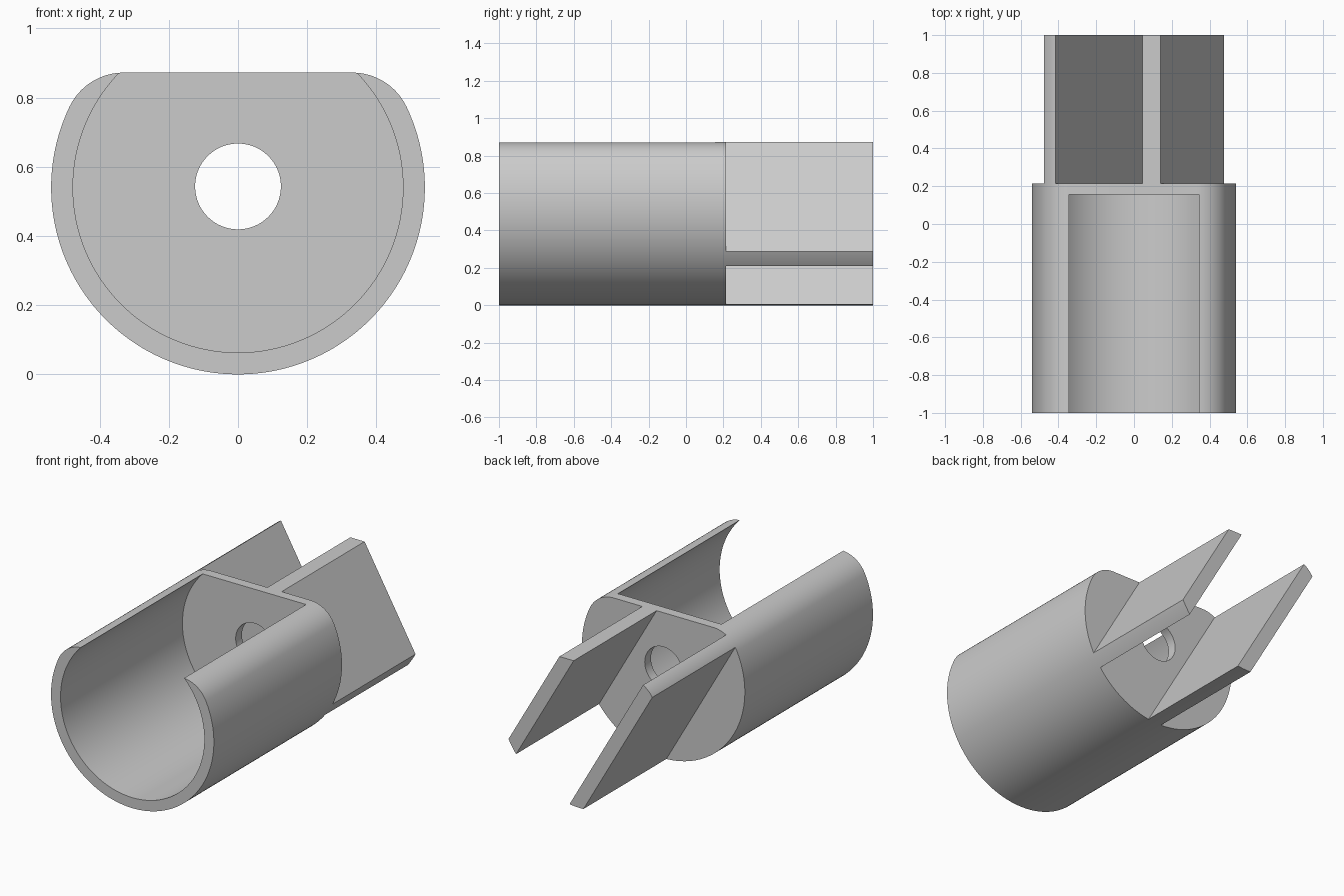
import bpy
import bmesh
from math import sin, cos, pi, atan2, radians, sqrt
from mathutils import Matrix, Vector

if "Cube" in bpy.data.objects:
    bpy.data.objects.remove(bpy.data.objects["Cube"], do_unlink=True)

R = 0.54          # outer radius, also the axis height
BORE = 0.477      # cavity radius
HOLE = 0.124      # through hole radius
TOP = 0.872       # height of the flat cut
FLAT = 0.33       # half width of the flat cut
FRONT, FLOOR, SHOULDER, BACK = -1.0, 0.155, 0.214, 1.0

gray = bpy.data.materials.new("plain gray")
gray.use_nodes = True
gray.diffuse_color = (0.6, 0.6, 0.6, 1)
gray.node_tree.nodes["Principled BSDF"].inputs["Base Color"].default_value = (0.6, 0.6, 0.6, 1)


def arc(cx, cz, r, a0, a1, n):
    steps = [a0 + (a1 - a0) * i / n for i in range(n + 1)]
    return [(cx + r * cos(a), cz + r * sin(a)) for a in steps]


def outline():
    """Round section with a flat top and tangent rounded corners."""
    h = TOP - R
    f = (R * R - FLAT * FLAT - h * h) / (2 * (R - h))
    a = atan2(h - f, FLAT)
    right = arc(0, R, R, -pi / 2, a, 64)[:-1] + arc(FLAT, TOP - f, f, a, pi / 2, 20)
    left = [(-x, z) for x, z in reversed(right[1:])]
    return right + left


def prism(name, points, y0, y1):
    bm = bmesh.new()
    face = bm.faces.new([bm.verts.new((x, y0, z)) for x, z in points])
    ext = bmesh.ops.extrude_face_region(bm, geom=[face])
    verts = [v for v in ext["geom"] if isinstance(v, bmesh.types.BMVert)]
    bmesh.ops.translate(bm, verts=verts, vec=(0, y1 - y0, 0))
    bmesh.ops.recalc_face_normals(bm, faces=bm.faces)
    return make_object(name, bm)


def make_object(name, bm):
    mesh = bpy.data.meshes.new(name)
    bm.to_mesh(mesh)
    bm.free()
    mesh.materials.append(gray)
    obj = bpy.data.objects.new(name, mesh)
    bpy.context.collection.objects.link(obj)
    return obj


def select(obj):
    bpy.ops.object.select_all(action="DESELECT")
    bpy.context.view_layer.objects.active = obj
    obj.select_set(True)


def boolean(obj, tool, operation):
    mod = obj.modifiers.new("cut", "BOOLEAN")
    mod.operation = operation
    mod.solver = "EXACT"
    mod.object = tool
    select(obj)
    bpy.ops.object.modifier_apply(modifier=mod.name)
    bpy.data.objects.remove(tool, do_unlink=True)


def smooth(obj):
    select(obj)
    bpy.ops.object.shade_smooth_by_angle(angle=radians(25))


# Cup-shaped body: open bore in front, thin end wall with a centre hole
body = prism("body", outline(), FRONT, SHOULDER)
bore = prism("bore_cutter", arc(0, R, BORE, 0, 2 * pi, 128)[:-1], FRONT - 0.1, FLOOR)
boolean(body, bore, "DIFFERENCE")
hole = prism("hole_cutter", arc(0, R + 0.003, HOLE, 0, 2 * pi, 64)[:-1], 0, 0.5)
boolean(body, hole, "DIFFERENCE")
smooth(body)

# Two parallel slanted plates behind the body, trimmed to its outline
tilt = radians(30)
normal = Vector((cos(tilt), 0, sin(tilt)))
INNER, OUTER = 0.205, 0.287
for name, side in (("left_plate", 1), ("right_plate", -1)):
    plate = prism(name, outline(), SHOULDER, BACK)
    bm = bmesh.new()
    centre = Vector((0, 0.6, R)) + normal * side * (INNER + OUTER) / 2
    place = (Matrix.Translation(centre) @ Matrix.Rotation(-tilt, 4, "Y")
             @ Matrix.Diagonal((OUTER - INNER, 2, 2, 1)))
    bmesh.ops.create_cube(bm, size=1, matrix=place)
    boolean(plate, make_object("slab_cutter", bm), "INTERSECT")
    smooth(plate)
